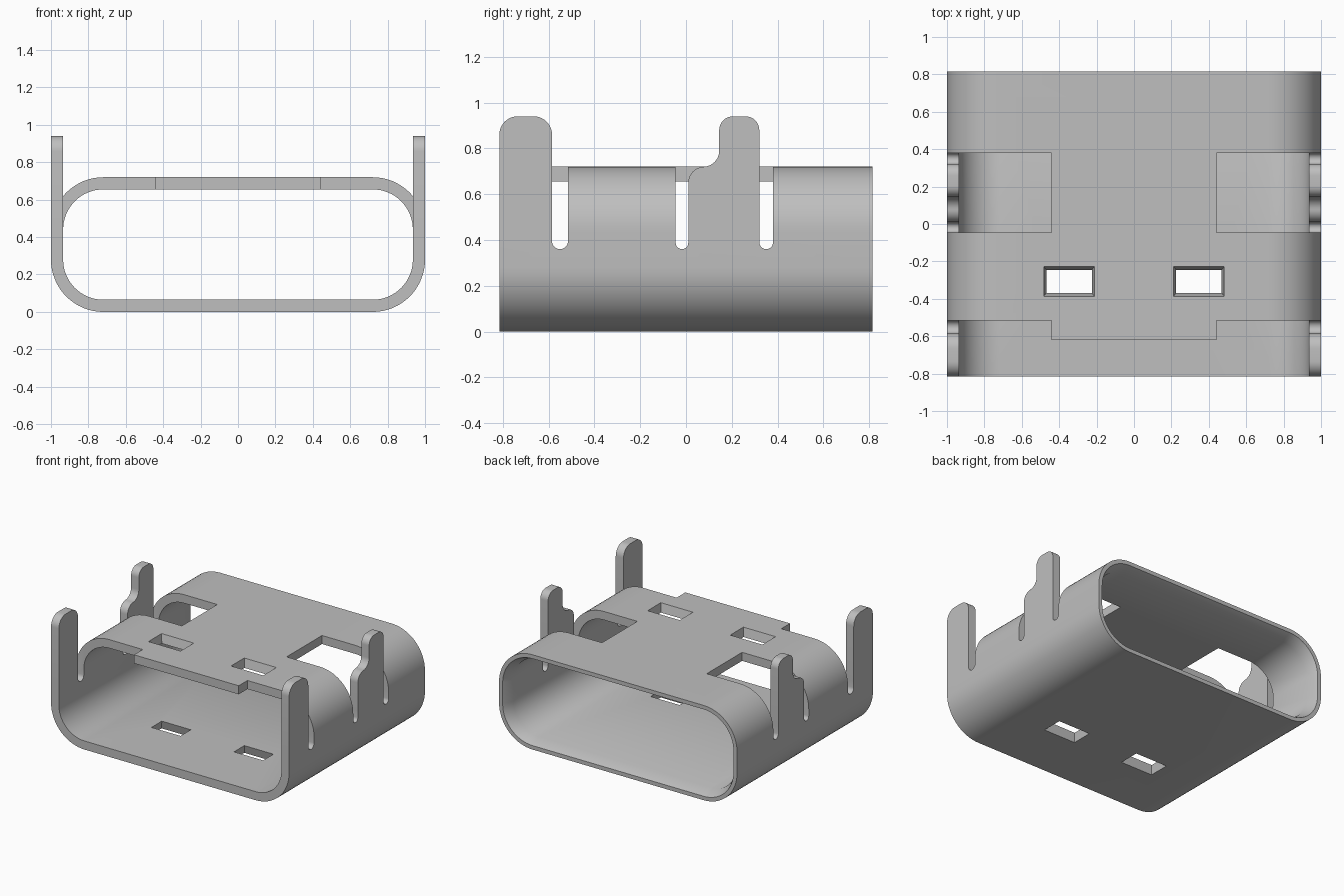
import bpy, bmesh, math

if "Cube" in bpy.data.objects:
    bpy.data.objects.remove(bpy.data.objects["Cube"], do_unlink=True)

HALF_Y, HEIGHT, RADIUS, WALL = 0.815, 0.72, 0.28, 0.065
SHOULDER = HEIGHT - RADIUS      # height where the straight side wall ends

steel = bpy.data.materials.new("steel grey")
steel.use_nodes = True
steel.diffuse_color = (0.52, 0.52, 0.52, 1)
steel.node_tree.nodes["Principled BSDF"].inputs["Base Color"].default_value = (0.52, 0.52, 0.52, 1)


def finish(name, bm):
    bmesh.ops.recalc_face_normals(bm, faces=bm.faces)
    mesh = bpy.data.meshes.new(name)
    bm.to_mesh(mesh)
    bm.free()
    mesh.materials.append(steel)
    obj = bpy.data.objects.new(name, mesh)
    bpy.context.collection.objects.link(obj)
    return obj


def loft(name, rings, closed=False):
    """Bridge matching rings; cap the ends unless the loop closes on itself."""
    bm = bmesh.new()
    rows = [[bm.verts.new(p) for p in ring] for ring in rings]
    pairs = list(zip(rows, rows[1:]))
    if closed:
        pairs.append((rows[-1], rows[0]))
    else:
        bm.faces.new(rows[0])
        bm.faces.new(rows[-1])
    n = len(rows[0])
    for a, b in pairs:
        for i in range(n):
            j = (i + 1) % n
            bm.faces.new((a[i], a[j], b[j], b[i]))
    return finish(name, bm)


def arc(cx, cy, r, start, end, steps=10):
    return [(cx + r * math.cos(math.radians(start + (end - start) * i / steps)),
             cy + r * math.sin(math.radians(start + (end - start) * i / steps)))
            for i in range(steps + 1)]


def plate(name, outline, x0, x1):
    """Extrude a side outline (y, z) across x."""
    return loft(name, [[(x, y, z) for y, z in outline] for x in (x0, x1)])


def section(y, inset):
    """Rounded rectangular cross-section of the shell."""
    pts = []
    for sx, top, a in ((1, 0, -90), (1, 1, 0), (-1, 1, 90), (-1, 0, 180)):
        pts += arc(sx * (1 - RADIUS), SHOULDER if top else RADIUS,
                   RADIUS - inset, a, a + 90, 16)
    return [(x, y, z) for x, z in pts]


def boolean(target, other, operation):
    mod = target.modifiers.new(operation.title(), "BOOLEAN")
    mod.operation, mod.solver, mod.object = operation, "EXACT", other
    bpy.context.view_layer.objects.active = target
    bpy.ops.object.modifier_apply(modifier=mod.name)
    bpy.data.objects.remove(other, do_unlink=True)


# Shell tube with a chamfered mouth at the back
shell = loft("connector_shell", [
    section(-HALF_Y, 0), section(HALF_Y, 0), section(HALF_Y, 0.03),
    section(HALF_Y - 0.08, WALL), section(-HALF_Y, WALL)], closed=True)


def slot(y0, y1):
    r = (y1 - y0) / 2
    return arc(y0 + r, 0.36 + r, r, 180, 360)


# Openings: front edge of the roof, side windows and the slots beside the legs
front_gap = [(-1, 1), (-1, SHOULDER), (-0.585, SHOULDER)] + slot(-0.585, -0.515) + [(-0.515, 1)]
window = ([(-0.045, 1)] + slot(-0.045, 0.01) + [(0.01, SHOULDER), (0.32, SHOULDER)]
          + slot(0.32, 0.38) + [(0.38, 1)])
roof_gap = [(-1.1, 0.5), (-0.62, 0.5), (-0.62, 1.1), (-1.1, 1.1)]
boolean(shell, plate("roof_cutter", roof_gap, -0.6, 0.6), "DIFFERENCE")
for side in (-1, 1):
    for outline in (front_gap, window):
        boolean(shell, plate("side_cutter", outline, side * 0.44, side * 1.1), "DIFFERENCE")


# Tapered latch holes through roof and floor
def rectangle(cx, cy, hx, hy, z):
    return [(cx + i * hx, cy + j * hy, z) for i, j in ((-1, -1), (1, -1), (1, 1), (-1, 1))]


for side in (-1, 1):
    for outer, inner in ((HEIGHT + 0.01, HEIGHT - 0.08), (-0.01, 0.08)):
        hole = loft("hole_cutter", [rectangle(side * 0.347, -0.307, 0.137, 0.082, outer),
                                    rectangle(side * 0.347, -0.307, 0.119, 0.058, inner)])
        boolean(shell, hole, "DIFFERENCE")

# Mounting legs rising flush from the side walls
front_leg = ([(-HALF_Y, SHOULDER), (-0.585, SHOULDER)]
             + arc(-0.665, 0.86, 0.08, 0, 90) + arc(-HALF_Y + 0.08, 0.86, 0.08, 90, 180))
rear_leg = ([(0.01, SHOULDER), (0.32, SHOULDER)]
            + arc(0.26, 0.88, 0.06, 0, 90) + arc(0.205, 0.88, 0.06, 90, 180)
            + arc(0.075, 0.79, 0.07, 0, -90) + arc(0.08, 0.65, 0.07, 90, 180))
for side in (-1, 1):
    for outline in (front_leg, rear_leg):
        boolean(shell, plate("leg", outline, side * (1 - WALL), side), "UNION")

bpy.ops.object.select_all(action="DESELECT")
shell.select_set(True)
bpy.context.view_layer.objects.active = shell
bpy.ops.object.shade_smooth_by_angle(angle=math.radians(30))
